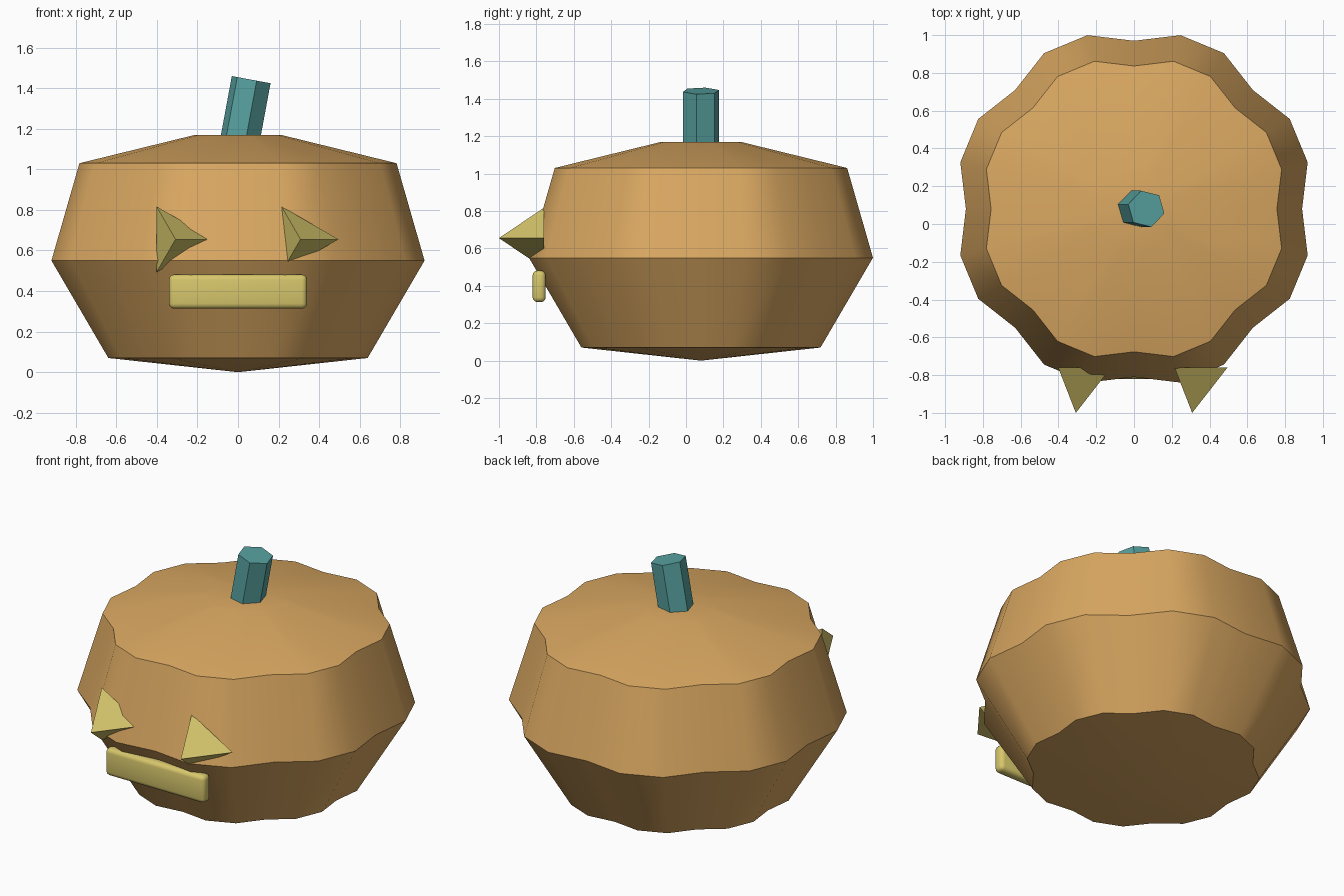
import bpy, bmesh, math
from mathutils import Matrix, Vector

if "Cube" in bpy.data.objects:
    bpy.data.objects.remove(bpy.data.objects["Cube"])


def material(name, rgb):
    m = bpy.data.materials.new(name)
    m.use_nodes = True
    m.diffuse_color = (*rgb, 1)
    m.node_tree.nodes["Principled BSDF"].inputs["Base Color"].default_value = (*rgb, 1)
    return m


orange = material("pumpkin orange", (0.70, 0.39, 0.12))
teal = material("stem teal", (0.095, 0.36, 0.35))
yellow = material("glow yellow", (0.68, 0.57, 0.15))


def finish(bm, name, mat, smooth=None):
    bmesh.ops.recalc_face_normals(bm, faces=bm.faces)
    mesh = bpy.data.meshes.new(name)
    bm.to_mesh(mesh)
    bm.free()
    mesh.materials.append(mat)
    ob = bpy.data.objects.new(name, mesh)
    bpy.context.collection.objects.link(ob)
    if smooth:
        bpy.ops.object.select_all(action="DESELECT")
        ob.select_set(True)
        bpy.context.view_layer.objects.active = ob
        bpy.ops.object.shade_smooth_by_angle(angle=math.radians(smooth))
    return ob


# Body: a ribbed outline stacked in rings, with a groove every third point
CENTRE_Y = 0.08
SIDES = 24
bm = bmesh.new()


def ring(scale, z):
    verts = []
    for i in range(SIDES):
        a = math.tau * i / SIDES
        r = scale * (0.89 if i % 3 == 0 else 0.952)
        verts.append(bm.verts.new((r * math.cos(a), CENTRE_Y + r * math.sin(a), z)))
    return verts


rings = [ring(s, z) for s, z in ((0.695, 0.07), (1, 0.55), (0.85, 1.03), (0.23, 1.17))]
bottom = bm.verts.new((0, CENTRE_Y, 0))
for i in range(SIDES):
    j = (i + 1) % SIDES
    for low, high in zip(rings, rings[1:]):
        bm.faces.new((low[i], low[j], high[j], high[i]))
    bm.faces.new((bottom, rings[0][j], rings[0][i]))
bm.faces.new(rings[-1])
finish(bm, "pumpkin_body", orange, 30)

# Stem: a leaning hexagonal prism
bm = bmesh.new()
length = 0.38
bmesh.ops.create_cone(bm, cap_ends=True, segments=6, radius1=0.1, radius2=0.1, depth=length,
                      matrix=Matrix.Translation((0, 0, -length / 2)))
fix = min(bm.verts, key=lambda v: abs(math.atan2(v.co.y, v.co.x)))
spin = math.radians(-14) - math.atan2(fix.co.y, fix.co.x)
bm.transform(Matrix.Translation((0.065, CENTRE_Y, 1.442))
             @ Matrix.Rotation(math.radians(10.5), 4, "Y")
             @ Matrix.Rotation(spin, 4, "Z"))
finish(bm, "stem", teal)

# Eyes: three-sided spikes pointing forward
for name, x in (("left_eye", 0.308), ("right_eye", -0.308)):
    bm = bmesh.new()
    base = []
    for k in range(3):
        a = math.tau * k / 3
        base.append(bm.verts.new((x + 0.187 * math.cos(a), -0.76, 0.655 + 0.187 * math.sin(a))))
    tip = bm.verts.new((x, -1, 0.655))
    bm.faces.new(base)
    for k in range(3):
        bm.faces.new((base[k], base[(k + 1) % 3], tip))
    finish(bm, name, yellow)

# Mouth: a rounded bar
bm = bmesh.new()
bmesh.ops.create_cube(bm, size=1)
bm.transform(Matrix.Translation((0, -0.785, 0.397)) @ Matrix.Diagonal(Vector((0.68, 0.07, 0.168, 1))))
bmesh.ops.bevel(bm, geom=bm.edges[:], offset=0.025, segments=3, profile=0.5, affect="EDGES")
finish(bm, "mouth", yellow, 40)
